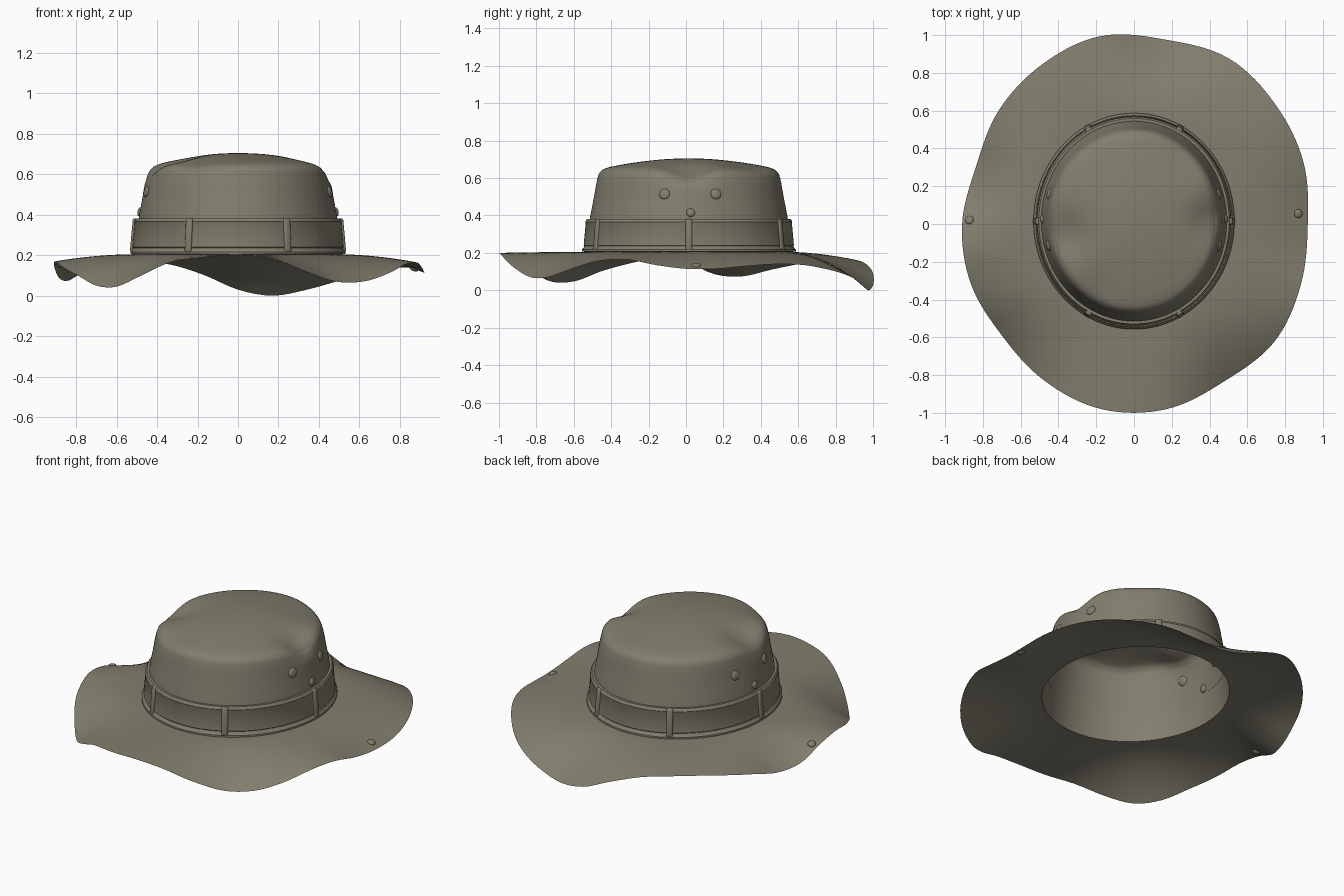
import bpy, bmesh, math
from mathutils import Vector, Matrix

if "Cube" in bpy.data.objects:
    bpy.data.objects.remove(bpy.data.objects["Cube"])

mat = bpy.data.materials.new("olive drab cloth")
mat.diffuse_color = (0.223, 0.209, 0.156, 1)
mat.use_nodes = True
mat.node_tree.nodes["Principled BSDF"].inputs["Base Color"].default_value = mat.diffuse_color

CY = 0.015            # crown centre along y
RX, RY = 0.51, 0.55   # crown radii at its base
SEG = 144


def catmull(a, b, c, d, t):
    return b + 0.5 * t * (c - a + t * (2*a - 5*b + 4*c - d + t * (3*(b - c) + d - a)))


def around(table, ang):
    """Smooth periodic lookup of a table spread evenly over a full turn."""
    n = len(table)
    u = (ang / math.tau * n) % n
    i = int(u)
    return catmull(*[table[(i + k) % n] for k in (-1, 0, 1, 2)], u - i)


def along(points, u):
    """Smooth lookup along an open list of points, u from 0 to 1."""
    n = len(points) - 1
    i = min(int(u * n), n - 1)
    p = [points[max(0, min(n, i + k))] for k in (-1, 0, 1, 2)]
    return [catmull(*[q[j] for q in p], u * n - i) for j in range(2)]


# Brim outline: radius every 20 degrees and edge height every 10 degrees
RIM_R = [.92, .955, .98, 1.01, .99, 1.01, .975, .935, .89,
         .91, .92, .915, .955, .995, .995, .96, .97, .94]
RIM_Z = [.115, .115, .13, .14, .135, .11, .075, .03, .0, .03, .105, .155,
         .165, .16, .14, .11, .075, .085, .15, .17, .14, .10, .05, .045,
         .10, .165, .19, .20, .18, .12, .07, .07, .11, .155, .165, .135]
# Crown profile: radius factor and height
CROWN = [(1, .205), (.98, .29), (.963, .38), (.925, .49), (.892, .59), (.862, .632),
         (.79, .656), (.60, .677), (.40, .692), (.20, .702), (0, .706)]


def brim_point(a, t):
    r = around(RIM_R, a)
    outer = Vector((r * math.cos(a), r * math.sin(a), max(0, around(RIM_Z, a))))
    inner = Vector((RX * math.cos(a), CY + RY * math.sin(a), .205))
    p = inner.lerp(outer, t)
    p.z = inner.z + (outer.z - inner.z) * t ** 1.9
    return p


def crown_point(a, u):
    f, z = along(CROWN, u)
    p = Vector((RX * f * math.cos(a), CY + RY * f * math.sin(a), z))
    # pinches at the two sides of the crown top and a gentle sag
    for cx, cy, depth, wide in ((.43, .02, .045, .12), (-.38, -.06, .04, .13),
                                (.25, .36, .012, .15), (-.22, -.38, .012, .12)):
        g = math.exp(-((p.x - cx)**2 + (p.y - cy)**2) / wide**2)
        g *= max(0, min(1, (z - .54) / .09))
        p.z -= depth * g
        p.x -= .25 * depth * g * math.copysign(1, cx)
    return p


def finish(name, bm):
    bmesh.ops.remove_doubles(bm, verts=bm.verts, dist=1e-5)
    bmesh.ops.recalc_face_normals(bm, faces=bm.faces)
    me = bpy.data.meshes.new(name)
    bm.to_mesh(me)
    bm.free()
    me.materials.append(mat)
    ob = bpy.data.objects.new(name, me)
    bpy.context.collection.objects.link(ob)
    bpy.ops.object.select_all(action='DESELECT')
    ob.select_set(True)
    bpy.context.view_layer.objects.active = ob
    bpy.ops.object.shade_smooth_by_angle(angle=math.radians(40))
    return ob


def loft(name, func, rings, closed=False):
    """Skin rings of points; func(angle, u) gives each point."""
    bm = bmesh.new()
    grid = [[bm.verts.new(func(math.tau * s / SEG, k / rings)) for s in range(SEG)]
            for k in range(rings + (0 if closed else 1))]
    for k in range(rings):
        lo, hi = grid[k], grid[(k + 1) % len(grid)]
        for s in range(SEG):
            e = (s + 1) % SEG
            bm.faces.new((lo[s], lo[e], hi[e], hi[s]))
    return finish(name, bm)


loft("brim", brim_point, 20)
loft("crown", crown_point, 50)

# Hat band: closed cross-section of offset from the crown base and height
BAND = [(-.004, .205), (.022, .207), (.022, .217), (.012, .228), (.009, .236), (.012, .240),
        (.001, .362), (.003, .366), (.000, .374), (-.006, .382), (-.024, .382), (-.012, .29)]


def band_point(a, u):
    o, z = BAND[round(u * len(BAND)) % len(BAND)]
    return Vector(((RX + o) * math.cos(a), CY + (RY + o) * math.sin(a), z))


loft("hat_band", band_point, len(BAND), closed=True)


def frame(pos, normal, up):
    n = normal.normalized()
    side = up.cross(n).normalized()
    m = Matrix((side, n.cross(side), n)).transposed().to_4x4()
    m.translation = pos
    return m


# Six belt loops standing over the band
for i, deg in enumerate((0, 62, 118, 180, 242, 298)):
    a = math.radians(deg)
    out = Vector((math.cos(a) / RX, math.sin(a) / RY, 0)).normalized()
    base = Vector((RX * math.cos(a), CY + RY * math.sin(a), .215)) + out * .013
    top = Vector(((RX - .012) * math.cos(a), CY + (RY - .012) * math.sin(a), .382)) + out * .01
    bm = bmesh.new()
    bmesh.ops.create_cube(bm, size=1)
    bmesh.ops.scale(bm, vec=(.036, (top - base).length, .024), verts=bm.verts)
    bmesh.ops.bevel(bm, geom=bm.edges[:], offset=.009, segments=3, affect='EDGES', profile=.5)
    up = top - base
    bm.transform(frame((base + top) / 2, out - up * out.dot(up) / up.length_squared, up))
    finish(f"belt_loop_{i + 1}", bm)


def stud(name, pos, normal, radius, height):
    """Small domed disc lying on a surface."""
    bm = bmesh.new()
    bmesh.ops.create_uvsphere(bm, u_segments=24, v_segments=12, radius=1)
    bmesh.ops.scale(bm, vec=(radius, radius, height), verts=bm.verts)
    up = Vector((0, 0, 1)) if abs(normal.z) < .8 else Vector((0, 1, 0))
    bm.transform(frame(pos, normal, up))
    finish(name, bm)


def crown_side(y, z, sign):
    """Spot and outward normal on the crown wall."""
    u = min((k / 400 for k in range(200)), key=lambda v: abs(along(CROWN, v)[1] - z))
    f = along(CROWN, u)[0]
    s = (y - CY) / (RY * f)
    x = RX * f * math.sqrt(1 - s * s) * sign
    return Vector((x, y, z)), Vector((x / RX**2, (y - CY) / RY**2, .45))


# Vent eyelets and cord buttons on both sides, and snaps on the brim
for side, sign in (("right", 1), ("left", -1)):
    for nm, y, z, r in (("front_eyelet", -.115, .515, .029), ("rear_eyelet", .16, .515, .029),
                        ("cord_button", .025, .415, .023)):
        p, n = crown_side(y, z, sign)
        stud(f"{side}_{nm}", p, n, r, .012)
    a = math.radians(3.5 if sign > 0 else 178.7)
    t = (.872 - RX) / (around(RIM_R, a) - RX)
    p = brim_point(a, t)
    n = (brim_point(a, t + .02) - p).cross(brim_point(a + .02, t) - p)
    stud(f"{side}_brim_snap", p, n if n.z > 0 else -n, .023, .012)
